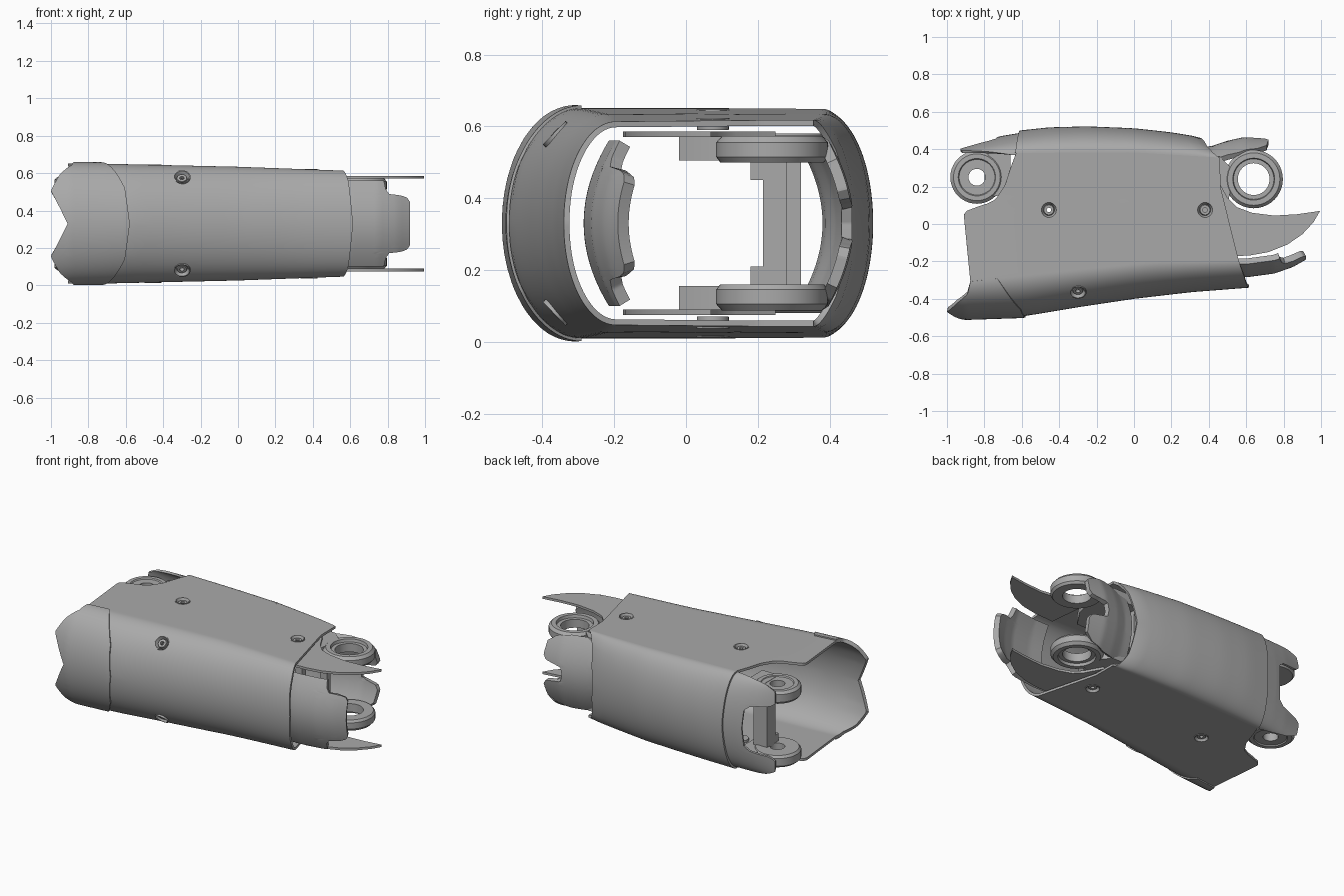
import bpy, bmesh, math
from mathutils import Vector

if "Cube" in bpy.data.objects:
    bpy.data.objects.remove(bpy.data.objects["Cube"])

MID = 0.33  # height of the symmetry plane

grey = bpy.data.materials.new("plain grey")
grey.use_nodes = True
grey.diffuse_color = (0.4, 0.4, 0.4, 1)
grey.node_tree.nodes["Principled BSDF"].inputs["Base Color"].default_value = (0.4, 0.4, 0.4, 1)


def table(points):
    """Piecewise linear function through the points."""
    def f(x):
        if x <= points[0][0]:
            return points[0][1]
        for (a, p), (b, q) in zip(points, points[1:]):
            if x <= b:
                return p + (q - p) * (x - a) / (b - a)
        return points[-1][1]
    return f


def activate(ob):
    bpy.ops.object.select_all(action='DESELECT')
    ob.select_set(True)
    bpy.context.view_layer.objects.active = ob


def finish(name, bm, thick=0, outward=False, cutters=(), fix=True):
    if fix:
        bmesh.ops.recalc_face_normals(bm, faces=bm.faces)
    me = bpy.data.meshes.new(name)
    bm.to_mesh(me)
    bm.free()
    me.materials.append(grey)
    ob = bpy.data.objects.new(name, me)
    bpy.context.collection.objects.link(ob)
    activate(ob)
    if thick:
        m = ob.modifiers.new("thickness", 'SOLIDIFY')
        m.thickness, m.offset = thick, (1 if outward else -1)
        bpy.ops.object.modifier_apply(modifier=m.name)
    for c in cutters:
        m = ob.modifiers.new("hole", 'BOOLEAN')
        m.object, m.operation, m.solver = c, 'DIFFERENCE', 'EXACT'
        bpy.ops.object.modifier_apply(modifier=m.name)
    bpy.ops.object.shade_smooth_by_angle(angle=math.radians(32))
    return ob


def patch(name, x0, x1, section, t0=-1, t1=1, nu=20, nt=96, front=True, **kw):
    """Curved sheet: runs along x between two trimmed ends, t goes from top to bottom."""
    bm = bmesh.new()
    grid = []
    for j in range(nt + 1):
        t = t0 + (t1 - t0) * j / nt
        a, b = x0(abs(t)), x1(abs(t))
        row = []
        for i in range(nu + 1):
            x = a + (b - a) * i / nu
            y, d = section(x, t)
            row.append(bm.verts.new((x, y, MID + d)))
        grid.append(row)
    for r, s in zip(grid, grid[1:]):
        for i in range(nu):
            f = (r[i], s[i], s[i + 1], r[i + 1])
            bm.faces.new(f if front else f[::-1])
    return finish(name, bm, fix=False, **kw)


def lathe(name, profile, loc, axis=(0, 0, 1), n=40):
    """Ring with a closed (radius, height) profile."""
    bm = bmesh.new()
    q = Vector(axis).to_track_quat('Z', 'Y')
    rings = []
    for k in range(n):
        a = math.tau * k / n
        rings.append([bm.verts.new(Vector(loc) + q @ Vector((r * math.cos(a), r * math.sin(a), h)))
                      for r, h in profile])
    m = len(profile)
    for k in range(n):
        r, s = rings[k], rings[(k + 1) % n]
        for i in range(m):
            bm.faces.new((r[i], s[i], s[(i + 1) % m], r[(i + 1) % m]))
    return finish(name, bm)


def prism(name, outline, z0, z1):
    bm = bmesh.new()
    face = bm.faces.new([bm.verts.new((x, y, z0)) for x, y in outline])
    top = bmesh.ops.extrude_face_region(bm, geom=[face])["geom"]
    bmesh.ops.translate(bm, vec=(0, 0, z1 - z0), verts=[v for v in top if isinstance(v, bmesh.types.BMVert)])
    return finish(name, bm)


def box(name, x, y, z):
    return prism(name, [(x[0], y[0]), (x[1], y[0]), (x[1], y[1]), (x[0], y[1])], *z)


# Section guides along the length
half = table([(-1, 0.322), (-0.7, 0.32), (0, 0.304), (0.6, 0.282)])
crease = table([(-0.9, -0.31), (-0.3, -0.245), (0.1, -0.205), (0.6, -0.195)])
nose = table([(-1, -0.49), (-0.9, -0.505), (-0.6, -0.495), (-0.3, -0.445), (0, -0.4), (0.3, -0.365), (0.62, -0.34)])
seam = table([(-0.62, 0.38), (0, 0.383), (0.46, 0.355)])
back = table([(-0.63, 0.498), (-0.45, 0.517), (-0.25, 0.522), (0, 0.512), (0.2, 0.49), (0.35, 0.465), (0.46, 0.40)])


def shell_section(x, t):
    s, sign = 1 - abs(t), (1 if t <= 0 else -1)
    if s < 0.5:
        return seam(x) + (crease(x) - seam(x)) * s * 2, sign * half(x)
    a = (s - 0.5) * math.pi
    return crease(x) + (nose(x) - crease(x)) * math.sin(a), sign * half(x) * math.cos(a)


def cover_section(x, t):
    a = t * math.pi / 2
    return seam(x) + (back(x) - seam(x)) * math.cos(a), -half(x) * math.sin(a)


# Screw positions: flat sides and slanted front sides
screws = []
for s in (1, -1):
    for x in (-0.455, 0.38):
        screws.append((Vector((x, 0.075, MID + s * half(x))), Vector((0, 0, s))))
    screws.append((Vector((-0.3, -0.365, MID + s * 0.25)), Vector((0, -0.72, s * 0.69))))
cutters = []
for p, n in screws:
    bpy.ops.mesh.primitive_cylinder_add(radius=0.042, depth=0.12, vertices=32, location=p)
    c = bpy.context.object
    c.name, c.hide_render = "hole_cutter", True
    c.rotation_mode = 'QUATERNION'
    c.rotation_quaternion = n.to_track_quat('Z', 'Y')
    cutters.append(c)
bpy.context.view_layer.update()

# Main shell, wrapping top, front and bottom
elbow_trim = table([(0, -0.63), (0.06, -0.66), (0.13, -0.69), (0.185, -0.74), (0.205, -0.8), (0.22, -0.89),
                    (0.24, -0.91), (0.5, -0.875), (0.6, -0.89), (0.7, -0.95), (0.82, -1.0), (0.9, -0.96), (1, -0.91)])
wrist_trim = table([(0, 0.46), (0.14, 0.462), (0.5, 0.56), (0.7, 0.59), (1, 0.615)])
patch("main_shell", lambda t: elbow_trim(1 - t), lambda t: wrist_trim(1 - t), shell_section,
      nt=160, thick=0.016, cutters=cutters)
for c in cutters:
    bpy.data.objects.remove(c)

# Raised guard at the elbow end
guard_edge = table([(0, -0.58), (0.2, -0.605), (0.5, -0.73)])
patch("elbow_guard", lambda t: elbow_trim(1 - t), guard_edge, shell_section, -0.5, 0.5,
      thick=0.008, outward=True)

# Rear cover
patch("rear_cover", table([(0, -0.61), (1, -0.635)]), table([(0, 0.36), (0.5, 0.39), (1, 0.455)]),
      cover_section, nt=48, front=False, thick=0.016)

# Rear elbow flap with two lobes
flap = table([(-0.93, 0.41), (-0.8, 0.45), (-0.7, 0.472), (-0.58, 0.492)])


def flap_section(x, t):
    a = t * math.pi / 2
    return 0.37 + (flap(x) - 0.37) * math.cos(a), -0.31 * math.sin(a)


patch("rear_elbow_flap", table([(0, -0.73), (0.25, -0.74), (0.32, -0.78), (0.36, -0.9), (0.42, -0.93),
                                (0.65, -0.92), (0.8, -0.85), (1, -0.66)]),
      lambda t: -0.59, flap_section, front=False, thick=0.014)

# Rear wrist flap with a centre slot
wrist_back = table([(0.36, 0.41), (0.42, 0.418), (0.5, 0.445), (0.6, 0.467), (0.72, 0.462)])
patch("rear_wrist_flap", lambda t: 0.36,
      table([(0, 0.58), (0.2, 0.59), (0.28, 0.7), (0.4, 0.72), (0.75, 0.71), (0.9, 0.66), (1, 0.56)]),
      lambda x, t: (wrist_back(x) - 0.075 * t * t, -0.24 * t), front=False, thick=0.03)

# Front wrist flap
wrist_front = table([(0.5, -0.285), (0.6, -0.285), (0.75, -0.265), (0.85, -0.23), (0.92, -0.19)])
patch("front_wrist_flap", lambda t: 0.5,
      table([(0, 0.92), (0.5, 0.92), (0.6, 0.905), (0.66, 0.87), (0.68, 0.81), (0.8, 0.79), (1, 0.78)]),
      lambda x, t: (wrist_front(x) + 0.07 * t * t, -0.23 * t), thick=0.035)

# Parts repeated above and below the middle
fin = [(0.44, 0.25), (0.5, 0.14), (0.55, 0.09), (0.63, 0.06), (0.75, 0.045), (0.87, 0.052), (0.995, 0.07),
       (0.96, 0.01), (0.9, -0.055), (0.82, -0.11), (0.72, -0.15), (0.62, -0.168), (0.48, -0.175)]
for side, s in (("upper", 1), ("lower", -1)):
    def z(d):
        return MID + s * d

    prism(side + "_wrist_fin", fin, z(0.24), z(0.255))
    lathe(side + "_wrist_ring", [(0.085, 0.17), (0.145, 0.17), (0.156, 0.185), (0.156, 0.225), (0.14, 0.243),
                                 (0.112, 0.243), (0.108, 0.225), (0.085, 0.225)], (0.64, 0.24, MID), (0, 0, s))
    prism(side + "_wrist_arm", [(0.2, -0.02), (0.42, -0.02), (0.5, 0.1), (0.52, 0.2), (0.52, 0.3),
                                (0.46, 0.36), (0.2, 0.36)], z(0.175), z(0.24))
    lathe(side + "_elbow_hinge", [(0.045, 0.17), (0.13, 0.17), (0.142, 0.185), (0.142, 0.235), (0.125, 0.25),
                                  (0.1, 0.25), (0.095, 0.243), (0.045, 0.243)], (-0.84, 0.25, MID), (0, 0, s))
    box(side + "_hinge_block", (-0.78, -0.66), (0.15, 0.385), (z(0.175), z(0.245)))
    # Stepped fillet leading into the post
    box(side + "_hinge_fillet", (-0.8, -0.7), (0.18, 0.3), (z(0.12), z(0.18)))

# Post joining the elbow hinges and a slim inner rail
box("elbow_post", (-0.8, -0.7), (0.215, 0.3), (0.15, 0.51))
for x in (0.22, 0.4):
    box("inner_strut", (x, x + 0.05), (0.28, 0.32), (0.15, 0.51))

# Recessed screws
for p, n in screws:
    lathe("screw_cup", [(0.012, -0.03), (0.044, -0.03), (0.046, 0.003), (0.04, 0.003), (0.034, -0.012),
                        (0.03, -0.02), (0.026, -0.008), (0.012, -0.008)], p, n, 28)
